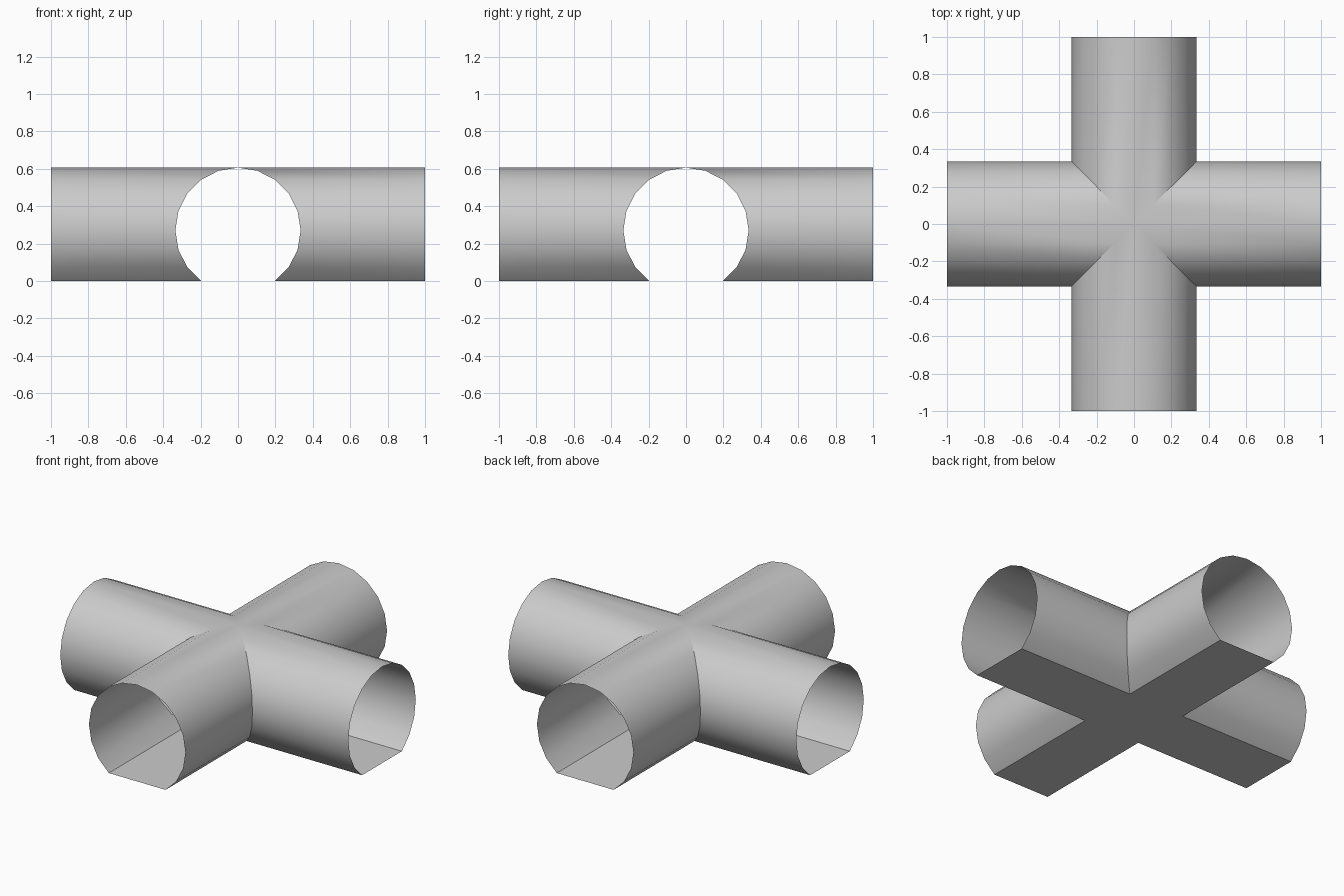
import bpy, bmesh, math
from mathutils import Matrix, Vector

if "Cube" in bpy.data.objects:
    bpy.data.objects.remove(bpy.data.objects["Cube"])

R = 0.335
CZ = R * math.cos(math.radians(36))   # axis height so the cut floor sits at z = 0

# Cross-section: 20-sided circle with its lowest part replaced by a flat floor
profile = []
for i in range(20):
    a = math.radians(18 * i)
    if i == 9 or i == 11:
        continue
    z = 0.0 if i == 10 else CZ + R * math.cos(a)
    x = 0.0 if i in (0, 10) else R * math.sin(a)
    profile.append((x, z))

bm = bmesh.new()

# Four open arms, mitred along the diagonals where they meet
for k in range(4):
    rot = Matrix.Rotation(math.pi / 2 * k, 3, 'Z')
    outer = [bm.verts.new(rot @ Vector((x, -1, z))) for x, z in profile]
    inner = [bm.verts.new(rot @ Vector((x, -abs(x), z))) for x, z in profile]
    n = len(profile)
    for i in range(n):
        j = (i + 1) % n
        bm.faces.new((outer[i], outer[j], inner[j], inner[i]))

bmesh.ops.remove_doubles(bm, verts=bm.verts, dist=1e-4)

mesh = bpy.data.meshes.new("tunnel_crossing")
bm.to_mesh(mesh)
bm.free()
obj = bpy.data.objects.new("tunnel_crossing", mesh)
bpy.context.collection.objects.link(obj)

# Smooth tube walls, sharp floor edges and mitre seams
bpy.context.view_layer.objects.active = obj
obj.select_set(True)
bpy.ops.object.shade_smooth_by_angle(angle=math.radians(30))
